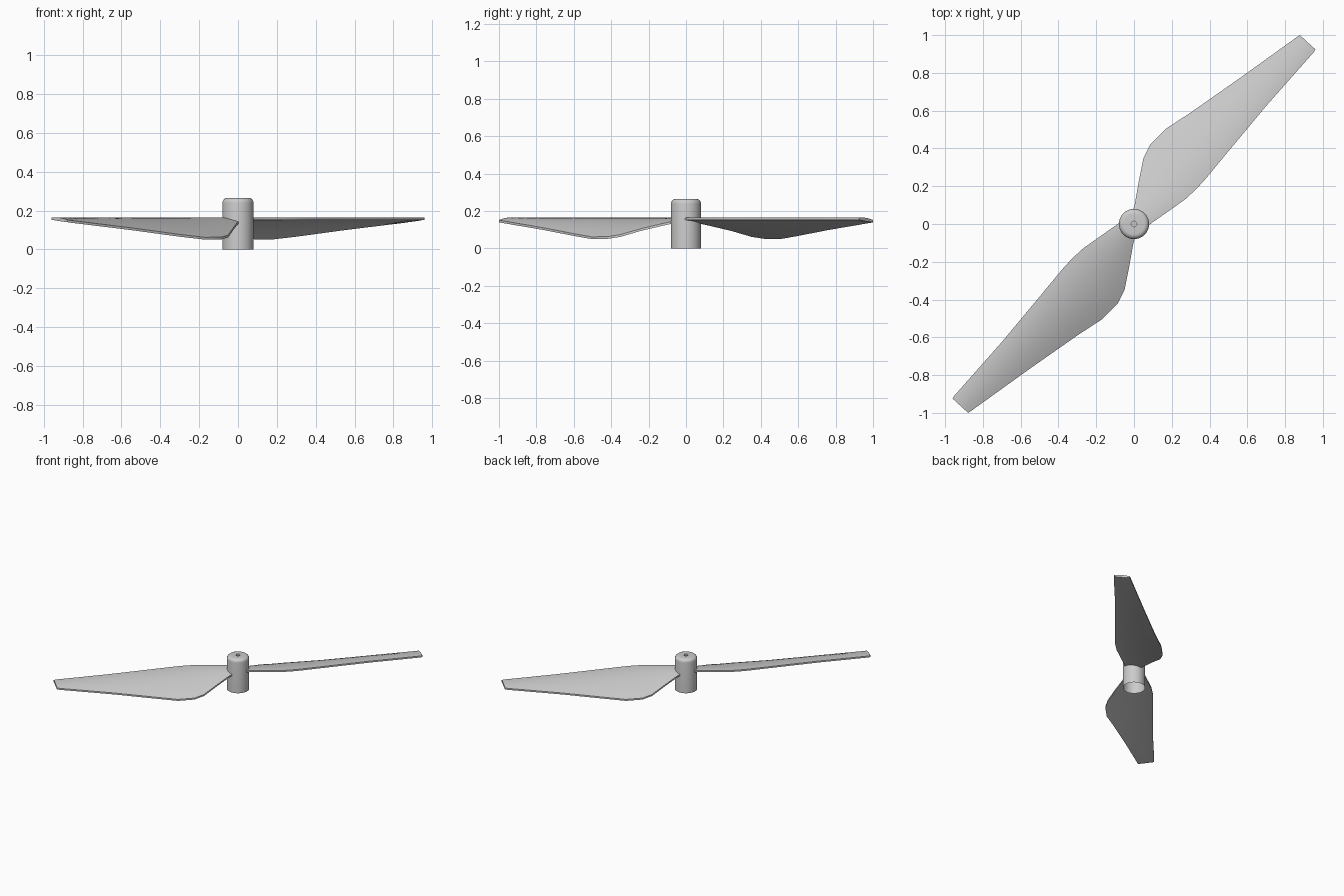
import bpy, bmesh, math
from mathutils import Vector

if "Cube" in bpy.data.objects:
    bpy.data.objects.remove(bpy.data.objects["Cube"])


def make_object(name, bm, angle=35):
    bmesh.ops.recalc_face_normals(bm, faces=bm.faces)
    mesh = bpy.data.meshes.new(name)
    bm.to_mesh(mesh)
    bm.free()
    ob = bpy.data.objects.new(name, mesh)
    bpy.context.collection.objects.link(ob)
    bpy.ops.object.select_all(action='DESELECT')
    ob.select_set(True)
    bpy.context.view_layer.objects.active = ob
    bpy.ops.object.shade_smooth_by_angle(angle=math.radians(angle))
    return ob


# Hub: lathed sleeve, open underneath, rounded top with a small centre dimple
def build_hub():
    R, H, r = 0.08, 0.265, 0.026
    profile = [(0.0, H - 0.012), (0.015, H - 0.012), (0.015, H)]
    for i in range(7):
        a = math.radians(90 - 15 * i)
        profile.append((R - r + r * math.cos(a), H - r + r * math.sin(a)))
    profile.append((R, 0.0))
    bm = bmesh.new()
    vs = [bm.verts.new((x, 0, z)) for x, z in profile]
    edges = [bm.edges.new(p) for p in zip(vs, vs[1:])]
    bmesh.ops.spin(bm, geom=vs + edges, cent=(0, 0, 0), axis=(0, 0, 1),
                   angle=math.tau, steps=48, use_duplicate=False)
    bmesh.ops.remove_doubles(bm, verts=bm.verts, dist=1e-5)
    make_object("hub", bm)


# Blade stations: low trailing edge point, high leading edge point
STATIONS = [
    ((-0.02, 0.03, 0.145), (0.05, -0.03, 0.157)),
    ((0.003, 0.10, 0.133), (0.10, 0.01, 0.158)),
    ((0.028, 0.24, 0.100), (0.20, 0.08, 0.158)),
    ((0.05, 0.35, 0.068), (0.27, 0.13, 0.158)),
    ((0.085, 0.42, 0.057), (0.33, 0.185, 0.158)),
    ((0.17, 0.505, 0.056), (0.38, 0.24, 0.158)),
    ((0.30, 0.59, 0.071), (0.50, 0.385, 0.158)),
    ((0.55, 0.765, 0.105), (0.70, 0.625, 0.158)),
    ((0.86, 0.988, 0.143), (0.952, 0.91, 0.158)),
    ((0.878, 1.0, 0.146), (0.960, 0.925, 0.158)),
]


# Blade: cambered sections lofted from root to tip
def build_blade(name, sign):
    n = 12
    bm = bmesh.new()
    rings = []
    for t_pt, l_pt in STATIONS:
        T, L = Vector(t_pt), Vector(l_pt)
        top, bottom = [], []
        for i in range(n + 1):
            t = i / n
            p = T.lerp(L, t)
            p.z = T.z + (L.z - T.z) * (1 - (1 - t) ** 1.7)
            half = 0.006 + 0.003 * math.sin(math.pi * t)
            for side, h in ((top, half), (bottom, -half)):
                side.append(bm.verts.new((sign * p.x, sign * p.y, min(p.z + h, 0.166))))
        rings.append(top + bottom[::-1])
    m = len(rings[0])
    for a, b in zip(rings, rings[1:]):
        for i in range(m):
            j = (i + 1) % m
            bm.faces.new((a[i], a[j], b[j], b[i]))
    bm.faces.new(rings[0])
    bm.faces.new(rings[-1])
    make_object(name, bm, 40)


build_hub()
build_blade("blade_right", 1)
build_blade("blade_left", -1)
